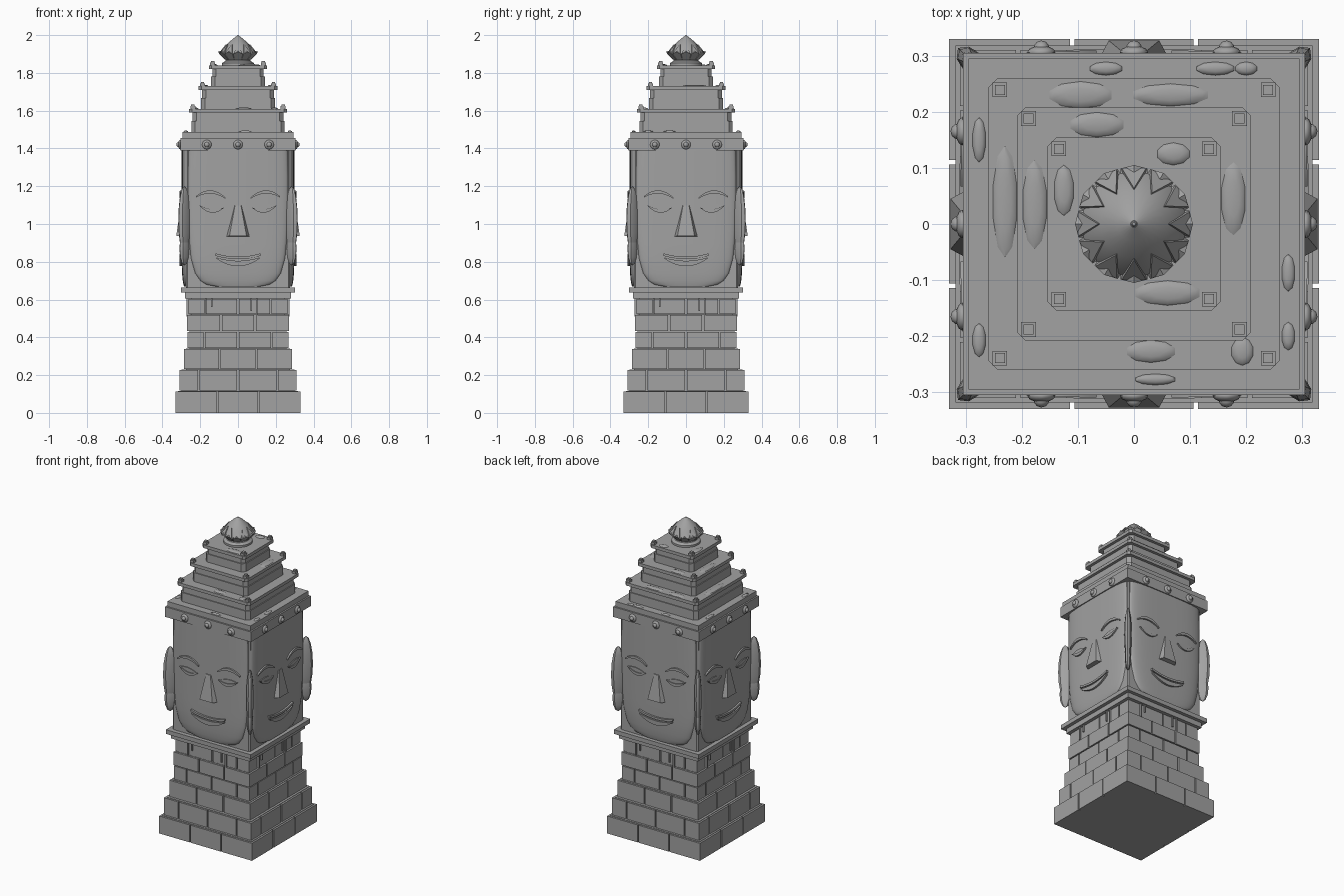
import bpy, bmesh, math
from mathutils import Matrix, Vector

if "Cube" in bpy.data.objects:
    bpy.data.objects.remove(bpy.data.objects["Cube"])

stone = bpy.data.materials.new("grey_stone")
stone.diffuse_color = (0.36, 0.36, 0.36, 1)
stone.use_nodes = True
stone.node_tree.nodes["Principled BSDF"].inputs["Base Color"].default_value = stone.diffuse_color


def finish(name, bm, smooth=None):
    bmesh.ops.recalc_face_normals(bm, faces=bm.faces)
    me = bpy.data.meshes.new(name)
    bm.to_mesh(me)
    bm.free()
    me.materials.append(stone)
    ob = bpy.data.objects.new(name, me)
    bpy.context.collection.objects.link(ob)
    if smooth:
        bpy.ops.object.select_all(action='DESELECT')
        ob.select_set(True)
        bpy.context.view_layer.objects.active = ob
        bpy.ops.object.shade_smooth_by_angle(angle=math.radians(smooth))
    return ob


def box(bm, x0, x1, y0, y1, z0, z1):
    m = Matrix.Translation(((x0 + x1) / 2, (y0 + y1) / 2, (z0 + z1) / 2))
    bmesh.ops.create_cube(bm, size=1, matrix=m @ Matrix.Diagonal((x1 - x0, y1 - y0, z1 - z0, 1)))


def slab(bm, h, z0, z1, c=0.0):
    """Square slab of half width h, with corners cut by c."""
    if c == 0:
        return box(bm, -h, h, -h, h, z0, z1)
    pts = [(h, -h + c), (h, h - c), (h - c, h), (-h + c, h),
           (-h, h - c), (-h, -h + c), (-h + c, -h), (h - c, -h)]
    prism(bm, [(x, y, z0) for x, y in pts], [(x, y, z1) for x, y in pts])


def prism(bm, a, b):
    va, vb = [bm.verts.new(p) for p in a], [bm.verts.new(p) for p in b]
    n = len(a)
    bm.faces.new(va)
    bm.faces.new(vb)
    for i in range(n):
        bm.faces.new((va[i], va[(i + 1) % n], vb[(i + 1) % n], vb[i]))


def ball(bm, loc, r, rot=0, u=10, v=6):
    m = Matrix.Translation(loc) @ Matrix.Rotation(rot, 4, 'Z') @ Matrix.Diagonal((*r, 1))
    bmesh.ops.create_uvsphere(bm, u_segments=u, v_segments=v, radius=1, matrix=m)


def four_sides(bm):
    src = bm.verts[:] + bm.edges[:] + bm.faces[:]
    for k in (1, 2, 3):
        d = bmesh.ops.duplicate(bm, geom=src)["geom"]
        bmesh.ops.rotate(bm, verts=[g for g in d if isinstance(g, bmesh.types.BMVert)],
                         matrix=Matrix.Rotation(k * math.pi / 2, 3, 'Z'))


# stepped brick base: solid core with separate blocks around it
rows = [(0.0, 0.115, 0.33, 3), (0.115, 0.23, 0.31, 3), (0.23, 0.34, 0.287, 3),
        (0.34, 0.43, 0.268, 3), (0.43, 0.52, 0.27, 3), (0.52, 0.605, 0.262, 3)]
core, bricks = bmesh.new(), bmesh.new()
g = 0.004
for i, (z0, z1, h, n) in enumerate(rows):
    slab(core, h - 0.012, z0, z1)
    w = 2 * h / n
    cuts = [-h + w * k for k in range(n + 1)]
    if i % 2:
        cuts = [-h] + [-h + w * (k + 0.5) for k in range(n)] + [h]
    for a, b in zip(cuts, cuts[1:]):
        x0 = a + (0 if a == cuts[0] else g)
        x1 = b - (0.012 if b == cuts[-1] else g)
        box(bricks, x0, x1, -h, -h + 0.04, z0 + (0.003 if i else 0), z1 - 0.003)
finish("base_core", core)
four_sides(bricks)
finish("base_bricks", bricks)

# hanging roots under the cornice
bm = bmesh.new()
for x, l in ((-0.17, 0.09), (-0.14, 0.05), (0.07, 0.07), (0.1, 0.1)):
    box(bm, x - 0.004, x + 0.004, -0.272, -0.25, 0.61 - l, 0.61)
four_sides(bm)
finish("hanging_roots", bm)

# cornice, head block and headband
bm = bmesh.new()
slab(bm, 0.28, 0.605, 0.637)
slab(bm, 0.302, 0.637, 0.664)
finish("cornice", bm)
bm = bmesh.new()
slab(bm, 0.275, 0.664, 1.39, 0.008)
finish("head_block", bm)
bm = bmesh.new()
slab(bm, 0.305, 1.39, 1.455)
slab(bm, 0.295, 1.455, 1.488)
finish("headband", bm)
bm = bmesh.new()
for x in (-0.165, 0, 0.165):
    ball(bm, (x, -0.306, 1.42), (0.025, 0.012, 0.025), u=12, v=8)
    ball(bm, (x, -0.314, 1.42), (0.014, 0.013, 0.014))
four_sides(bm)
finish("headband_studs", bm, 40)

# bulging face on each side
JAW = [(0.668, 0.11), (0.68, 0.17), (0.70, 0.2), (0.74, 0.228), (0.82, 0.25),
       (0.95, 0.262), (1.1, 0.266), (1.25, 0.266), (1.395, 0.262)]


def half_width(z):
    for (a, wa), (b, wb) in zip(JAW, JAW[1:]):
        if z <= b:
            return wa + (wb - wa) * max(0, z - a) / (b - a)
    return JAW[-1][1]


def depth(x, z):
    u = min(1, abs(x / half_width(z)))
    t = min(1, max(0, (z - 0.66) / 0.16))
    return 0.273 + 0.026 * math.sqrt(1 - u ** 4) * (0.25 + 0.75 * math.sqrt(1 - (1 - t) ** 2))


bm = bmesh.new()
N = 20
zs = [p[0] for p in JAW[:5]] + [0.82 + 0.575 * k / 8 for k in range(1, 9)]
grid = []
for z in zs:
    us = [math.sin(math.pi / 2 * (2 * k / N - 1)) * half_width(z) for k in range(N + 1)]
    back = [bm.verts.new((s * half_width(z), -0.26, z)) for s in (-1, 1)]
    grid.append([back[0]] + [bm.verts.new((x, -depth(x, z), z)) for x in us] + [back[1]])
for a, b in zip(grid, grid[1:]):
    for k in range(N + 2):
        bm.faces.new((a[k], a[k + 1], b[k + 1], b[k]))
bm.faces.new(grid[0])
four_sides(bm)
finish("faces", bm, 35)


def crescent(bm, x0, x1, top, bottom, t, n=12):
    """Raised curved plate on the face between two height functions of s in [-1, 1]."""
    ss = [2 * k / n - 1 for k in range(n + 1)]
    loop = [(s, bottom(s)) for s in ss] + [(s, top(s)) for s in reversed(ss)]
    pts = [((x0 + x1) / 2 + s * (x1 - x0) / 2, z) for s, z in loop]
    prism(bm, [(x, -depth(x, z) + 0.012, z) for x, z in pts],
          [(x, -depth(x, z) - t, z) for x, z in pts])


# brows, eyelids, mouth
brows, eyes, mouth = bmesh.new(), bmesh.new(), bmesh.new()
for m in (-1, 1):
    tilt = lambda s: 0.006 * s * m
    crescent(brows, m * 0.145 - 0.078, m * 0.145 + 0.078,
             lambda s: 1.178 - 0.034 * s * s + tilt(s) * 0.5,
             lambda s: 1.161 - 0.024 * s * s + tilt(s) * 0.5, 0.010)
    crescent(eyes, m * 0.14 - 0.064, m * 0.14 + 0.064,
             lambda s: 1.079 + 0.014 * s * s + tilt(s),
             lambda s: 1.06 + 0.03 * s * s + tilt(s), 0.010)
    crescent(eyes, m * 0.14 - 0.056, m * 0.14 + 0.056,
             lambda s: 1.104 - 0.012 * s * s + tilt(s),
             lambda s: 1.079 + 0.012 * s * s + tilt(s), 0.005)
crescent(mouth, -0.12, 0.12, lambda s: 0.827 + 0.018 * s * s,
         lambda s: 0.814 + 0.018 * s * s, 0.012)
crescent(mouth, -0.112, 0.112, lambda s: 0.816 + 0.018 * s * s,
         lambda s: 0.803 + 0.020 * s * s, 0.004)
crescent(mouth, -0.115, 0.115, lambda s: 0.805 + 0.018 * s * s,
         lambda s: 0.777 + 0.040 * s * s, 0.012)
for name, b in (("brows", brows), ("eyelids", eyes), ("mouths", mouth)):
    four_sides(b)
    finish(name, b, 30)

# wedge noses
bm = bmesh.new()
prism(bm, [(-0.07, -0.28, 0.932), (0.07, -0.28, 0.932), (0.045, -0.327, 0.937), (-0.045, -0.327, 0.937)],
      [(-0.024, -0.28, 1.102), (0.024, -0.28, 1.102), (0.016, -0.303, 1.098), (-0.016, -0.303, 1.098)])
four_sides(bm)
finish("noses", bm)

# long ears running down the corners
bm = bmesh.new()
d = 0.284
ball(bm, (d, -d, 1.02), (0.042, 0.022, 0.18), -math.pi / 4, 8, 8)
ball(bm, (d, -d, 0.87), (0.034, 0.018, 0.09), -math.pi / 4, 8, 6)
four_sides(bm)
finish("ears", bm, 30)

# stepped crown with corner finials
bm, fin = bmesh.new(), bmesh.new()
for z0, z1, h in ((1.488, 1.61, 0.255), (1.61, 1.73, 0.204), (1.73, 1.84, 0.15)):
    mid = (z0 + z1) / 2
    slab(bm, h - 0.008, z0, mid - 0.003, 0.02)
    slab(bm, h - 0.014, mid - 0.003, z1 - 0.02, 0.02)
    slab(bm, h + 0.004, z1 - 0.02, z1, 0.015)
    f = h - 0.016
    box(fin, f - 0.013, f + 0.013, -f - 0.013, -f + 0.013, z1 - 0.002, z1 + 0.014)
    box(fin, f - 0.009, f + 0.009, -f - 0.009, -f + 0.009, z1 + 0.014, z1 + 0.022)
finish("crown_tiers", bm)
four_sides(fin)
finish("crown_finials", fin)

# lotus bud on top
bm = bmesh.new()
rings = [(0.085, 1.838), (0.085, 1.852), (0.068, 1.862), (0.066, 1.868), (0.095, 1.9),
         (0.088, 1.914), (0.06, 1.95), (0.03, 1.978), (0.006, 1.996)]
S = 24
loops = [[bm.verts.new((r * math.cos(2 * math.pi * k / S), r * math.sin(2 * math.pi * k / S), z))
          for k in range(S)] for r, z in rings]
for a, b in zip(loops, loops[1:]):
    for k in range(S):
        bm.faces.new((a[k], a[(k + 1) % S], b[(k + 1) % S], b[k]))
bm.faces.new(loops[0])
bm.faces.new(loops[-1])
ball(bm, (0, 0, 1.994), (0.006, 0.006, 0.006), u=8)
finish("lotus_bud", bm, 30)
bm = bmesh.new()
for k in range(12):
    R = Matrix.Rotation(2 * math.pi * k / 12, 3, 'Z')
    outer = [(0.068, -0.016, 1.87), (0.068, 0.016, 1.87), (0.099, 0.024, 1.9), (0.105, 0.0, 1.912),
             (0.099, -0.024, 1.9)]
    inner = [(x - 0.012, y, z + 0.004) for x, y, z in outer]
    prism(bm, [R @ Vector(p) for p in outer], [R @ Vector(p) for p in inner])
    up = [(0.1, -0.022, 1.906), (0.1, 0.022, 1.906), (0.064, 0.0, 1.952)]
    prism(bm, [R @ Vector(p) for p in up], [R @ Vector((x - 0.01, y, z - 0.008)) for x, y, z in up])
finish("lotus_petals", bm)

# flat moss clumps on the ledges: x, y, radius x, radius y, grouped by ledge height
clumps = {
    1.488: [(-.05, .277, .03, .012), (.145, .277, .035, .012), (.2, .277, .02, .012), (-.276, .15, .012, .04),
            (-.276, -.207, .012, .03), (.275, -.087, .012, .033), (.275, -.2, .012, .025), (.038, -.277, .037, .01)],
    1.61: [(-.095, .23, .058, .024), (.065, .23, .07, .02), (-.23, .04, .022, .1), (.03, -.227, .045, .02),
           (.193, -.227, .02, .025)],
    1.73: [(-.066, .177, .05, .022), (-.177, .035, .022, .08), (.177, .045, .022, .065)],
    1.84: [(.07, .125, .03, .02), (-.125, .06, .018, .045), (.06, -.123, .06, .022)],
}
bm = bmesh.new()
for z, items in clumps.items():
    for x, y, rx, ry in items:
        ball(bm, (x, y, z), (rx, ry, 0.007))
finish("moss_clumps", bm, 40)
